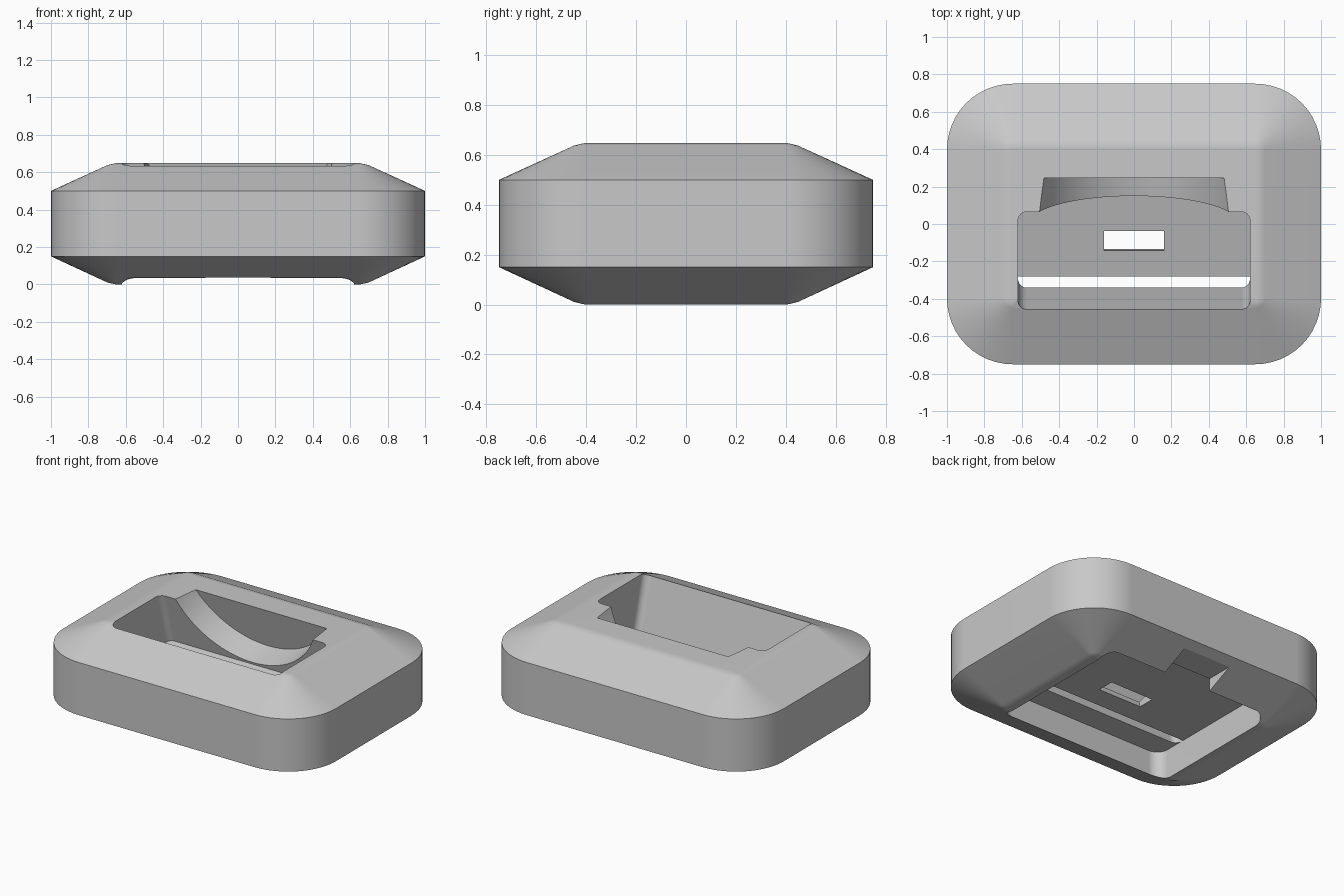
import bpy, bmesh
from math import radians, sin, cos, pi
from mathutils import Matrix

old = bpy.data.objects.get("Cube")
if old:
    bpy.data.objects.remove(old, do_unlink=True)

grey = bpy.data.materials.new("plain grey")
grey.use_nodes = True
colour = (0.58, 0.58, 0.58, 1)
grey.diffuse_color = colour
grey.node_tree.nodes["Principled BSDF"].inputs["Base Color"].default_value = colour

TILT = radians(15)
# Leaning frame whose origin is the front lower edge of the pocket
LEAN = Matrix.Translation((0, -0.336, 0.185)) @ Matrix.Rotation(TILT, 4, "X")


def rounded_rect(x0, x1, y0, y1, r, steps):
    """Counter-clockwise outline with rounded corners."""
    corners = [(x1 - r, y1 - r), (x0 + r, y1 - r), (x0 + r, y0 + r), (x1 - r, y0 + r)]
    points = []
    for quarter, (cx, cy) in enumerate(corners):
        for i in range(steps + 1):
            a = (quarter + i / steps) * pi / 2
            points.append((cx + r * cos(a), cy + r * sin(a)))
    return points


def loft(name, outlines, matrix=Matrix()):
    """Skin a stack of (outline, height) pairs and cap both ends."""
    bm = bmesh.new()
    rings = [[bm.verts.new((x, y, z)) for x, y in pts] for pts, z in outlines]
    for low, high in zip(rings, rings[1:]):
        n = len(low)
        for i in range(n):
            j = (i + 1) % n
            bm.faces.new((low[i], low[j], high[j], high[i]))
    bm.faces.new(rings[0][::-1])
    bm.faces.new(rings[-1])
    bmesh.ops.transform(bm, matrix=matrix, verts=bm.verts)
    bmesh.ops.recalc_face_normals(bm, faces=bm.faces)
    mesh = bpy.data.meshes.new(name)
    bm.to_mesh(mesh)
    bm.free()
    mesh.materials.append(grey)
    obj = bpy.data.objects.new(name, mesh)
    bpy.context.collection.objects.link(obj)
    return obj


def prism(name, outline, z0, z1, matrix=Matrix()):
    return loft(name, [(outline, z0), (outline, z1)], matrix)


def box(name, x, y0, y1, z0, z1, matrix=Matrix()):
    return prism(name, [(-x, y0), (x, y0), (x, y1), (-x, y1)], z0, z1, matrix)


# Body: rounded block with sloping shoulders above and below
def body_ring(inset):
    return rounded_rect(-1 + inset, 1 - inset, -0.75 + inset, 0.75 - inset, 0.352 - inset, 12)


profile = [(0.345, 0), (0.3, 0.011), (0, 0.15), (0, 0.5), (0.3, 0.637), (0.345, 0.648)]
body = loft("dock_body", [(body_ring(inset), z) for inset, z in profile])

# Leaning pocket open to the top
pocket = prism("pocket_cutter", rounded_rect(-0.62, 0.62, 0, 0.507, 0.045, 6), 0, 1, LEAN)

# Scooped finger notch behind the pocket
RADIUS = 0.553
scoop = [(RADIUS * cos(2 * pi * i / 96), RADIUS * sin(2 * pi * i / 96)) for i in range(96)]
along = LEAN @ Matrix.Translation((0, 0, RADIUS + 0.015)) @ Matrix.Rotation(-pi / 2, 4, "X")
notch = prism("notch_cutter", scoop, 0.3, 0.681, along)

# Recess underneath, cable channel to the back, and connector slot
recess = prism("recess_cutter", rounded_rect(-0.62, 0.62, -0.505, 0.5, 0.08, 8), -0.2, 0.2)
channel = box("channel_cutter", 0.175, 0.4, 0.9, -0.2, 0.12)
slot = box("slot_cutter", 0.16, 0.2, 0.309, -0.15, 0.1, LEAN)

bpy.context.view_layer.objects.active = body
for cutter in (pocket, notch, recess, channel, slot):
    cutter.hide_render = True
    mod = body.modifiers.new(cutter.name, "BOOLEAN")
    mod.operation = "DIFFERENCE"
    mod.solver = "EXACT"
    mod.object = cutter
    bpy.ops.object.modifier_apply(modifier=mod.name)
    bpy.data.objects.remove(cutter, do_unlink=True)

# Smooth the round corners while large faces stay flat
bpy.ops.object.select_all(action="DESELECT")
body.select_set(True)
bpy.ops.object.shade_smooth_by_angle(angle=radians(16))
weighted = body.modifiers.new("flat_face_shading", "WEIGHTED_NORMAL")
weighted.keep_sharp = True
